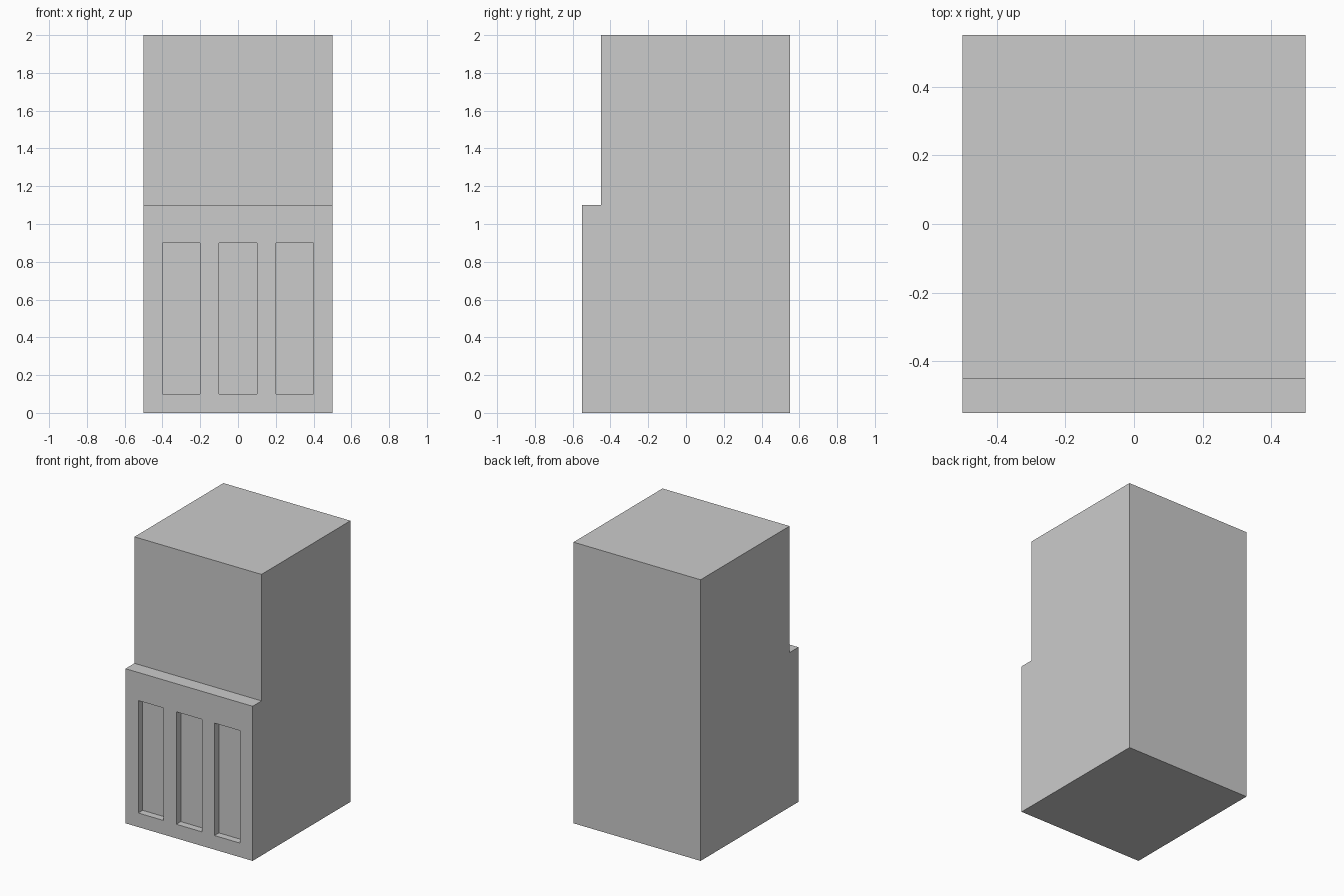
import bpy, bmesh
from mathutils import Matrix

if "Cube" in bpy.data.objects:
    bpy.data.objects.remove(bpy.data.objects["Cube"])


def add_object(name, bm):
    bmesh.ops.recalc_face_normals(bm, faces=bm.faces)
    mesh = bpy.data.meshes.new(name)
    bm.to_mesh(mesh)
    bm.free()
    obj = bpy.data.objects.new(name, mesh)
    bpy.context.collection.objects.link(obj)
    return obj


def add_box(bm, center, size):
    matrix = Matrix.Translation(center) @ Matrix.Diagonal((*size, 1))
    bmesh.ops.create_cube(bm, size=1, matrix=matrix)


# Stepped block: side profile (y, z) extruded across the width
profile = [(-0.55, 0), (0.55, 0), (0.55, 2), (-0.45, 2), (-0.45, 1.1), (-0.55, 1.1)]
bm = bmesh.new()
side = bm.faces.new([bm.verts.new((-0.5, y, z)) for y, z in profile])
ext = bmesh.ops.extrude_face_region(bm, geom=[side])
moved = [g for g in ext["geom"] if isinstance(g, bmesh.types.BMVert)]
bmesh.ops.translate(bm, verts=moved, vec=(1, 0, 0))
block = add_object("stepped_block", bm)

# Three upright recessed panels, 0.05 deep, in the lower front
bm = bmesh.new()
for x in (-0.3, 0, 0.3):
    add_box(bm, (x, -0.55, 0.5), (0.2, 0.1, 0.8))
cutter = add_object("panel_cutter", bm)
cutter.hide_render = True

cut = block.modifiers.new("recessed_panels", "BOOLEAN")
cut.operation = "DIFFERENCE"
cut.solver = "EXACT"
cut.object = cutter
bpy.context.view_layer.objects.active = block
bpy.ops.object.modifier_apply(modifier=cut.name)
bpy.data.objects.remove(cutter)
